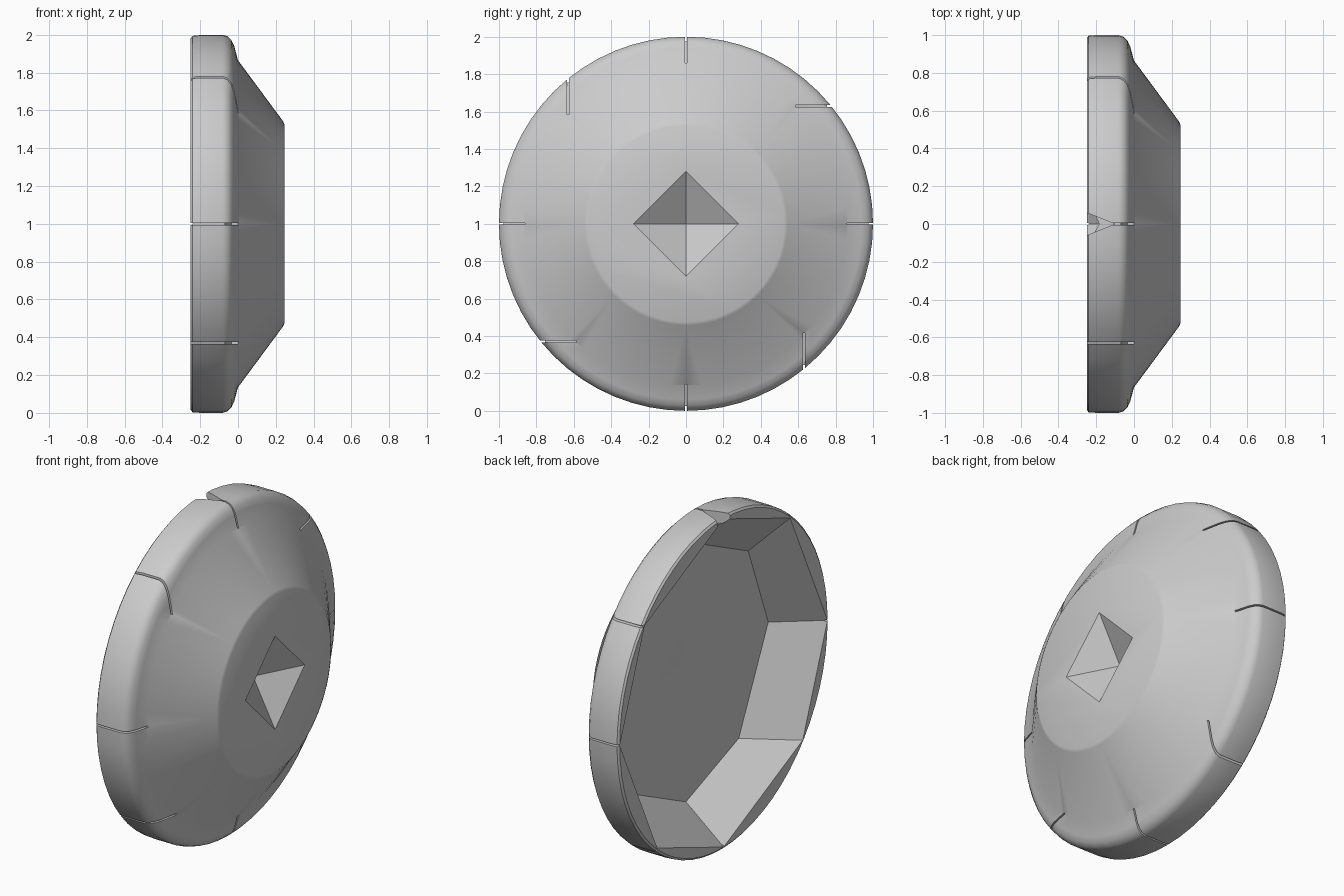
import bpy, bmesh, math
from mathutils import Matrix, Vector

cube = bpy.data.objects.get("Cube")
if cube:
    bpy.data.objects.remove(cube, do_unlink=True)

metal = bpy.data.materials.new("plain_grey")
metal.use_nodes = True
GREY = (0.6, 0.6, 0.6, 1)
metal.diffuse_color = GREY
metal.node_tree.nodes["Principled BSDF"].inputs["Base Color"].default_value = GREY


def loft(name, loops):
    """Join matching loops of points into a closed solid with capped ends."""
    bm = bmesh.new()
    rings = [[bm.verts.new(p) for p in loop] for loop in loops]
    n = len(rings[0])
    for a, b in zip(rings, rings[1:]):
        for i in range(n):
            j = (i + 1) % n
            bm.faces.new((a[i], a[j], b[j], b[i]))
    bm.faces.new(rings[0])
    bm.faces.new(rings[-1])
    bmesh.ops.recalc_face_normals(bm, faces=bm.faces)
    mesh = bpy.data.meshes.new(name)
    bm.to_mesh(mesh)
    bm.free()
    ob = bpy.data.objects.new(name, mesh)
    bpy.context.collection.objects.link(ob)
    ob.data.materials.append(metal)
    return ob


def ring(x, r, n=64, phase=0.0):
    """Circle or polygon around the x axis through the disc centre."""
    return [(x, r * math.sin(phase + math.tau * i / n),
             1 + r * math.cos(phase + math.tau * i / n)) for i in range(n)]


def quarter_turns(points, x):
    """Repeat (y, z) points four times around the axis."""
    out = []
    for k in range(4):
        for y, z in points:
            for _ in range(k):
                y, z = z, -y
            out.append((x, y, 1 + z))
    return out


def carve(body, cutter):
    bpy.context.view_layer.objects.active = body
    mod = body.modifiers.new("cut", 'BOOLEAN')
    mod.operation, mod.solver, mod.object = 'DIFFERENCE', 'EXACT', cutter
    bpy.ops.object.modifier_apply(modifier=mod.name)
    bpy.data.objects.remove(cutter, do_unlink=True)


# Turned disc: rounded rim, cone and flat front
profile = [(-0.25, 0.985), (-0.24, 0.997), (-0.2, 1), (-0.08, 1), (-0.055, 0.992),
           (-0.035, 0.972), (-0.02, 0.94), (0, 0.865), (0.238, 0.543), (0.246, 0.525)]
disc = loft("disc", [ring(x, r) for x, r in profile])

# Eight-sided hollow in the back, with a shallow pointed dent in its floor
outer = [(-0.63, 0.75), (0, 0.985)]
inner = [(-0.59, 0.5), (0, 0.78)]
carve(disc, loft("hollow", [quarter_turns(outer, -0.251), quarter_turns(inner, 0)]))
carve(disc, loft("floor_dent", [ring(-0.01, 0.52, 4), ring(0.06, 0.001, 4)]))

# Diamond dimple in the front
carve(disc, loft("front_dimple", [ring(0.256, 0.3, 4), ring(0.1, 0.001, 4)]))

# V notch at the top of the rim
notch = [[(-0.26, -0.064, z), (-0.26, 0.064, z), (-0.1, 0, z)] for z in (1.93, 2.1)]
carve(disc, loft("top_notch", notch))


# Thin joints between the eight rim sections
def joint(start, offset, turn):
    end = 1.03
    deep = 0.975 if offset == 0 else start + 0.17
    section = [(-0.26, deep), (-0.07, deep), (-0.035, start),
               (0.02, start), (0.02, end), (-0.26, end)]
    cutter = loft("joint", [[(x, offset + w, t) for x, t in section]
                            for w in (-0.005, 0.005)])
    spin = Matrix.Rotation(turn * math.pi / 2, 4, 'X')
    cutter.data.transform(Matrix.Translation(Vector((0, 0, 1))) @ spin)
    return cutter


for k in range(4):
    carve(disc, joint(0.86, 0, k))
    carve(disc, joint(0.585, -0.63, k))

# Smooth turned surfaces, crisp cut edges
bpy.ops.object.select_all(action='DESELECT')
disc.select_set(True)
bpy.context.view_layer.objects.active = disc
bpy.ops.object.shade_smooth_by_angle(angle=math.radians(28))
